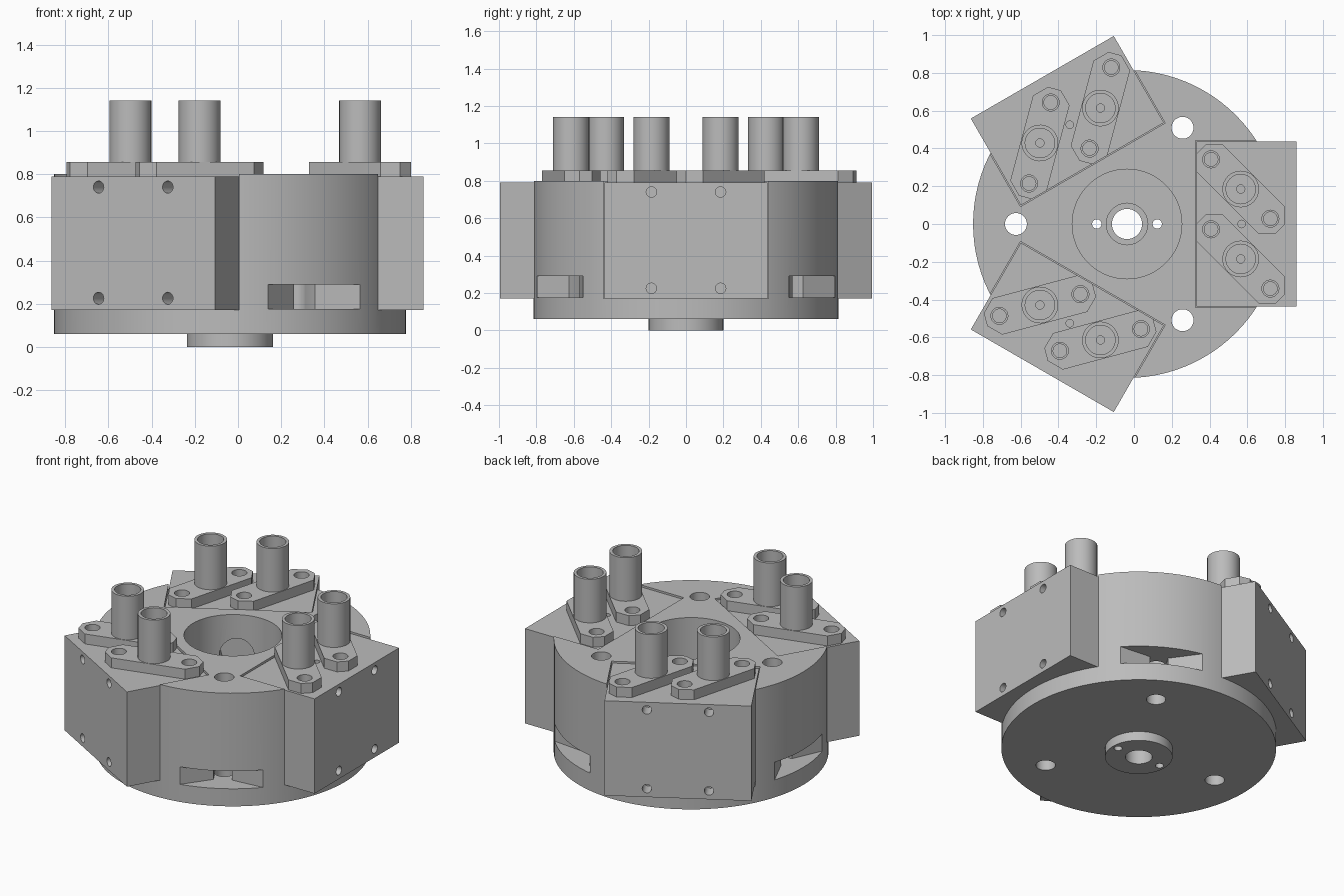
import bpy, bmesh
from math import cos, sin, pi, radians
from mathutils import Matrix

cube = bpy.data.objects.get("Cube")
if cube:
    bpy.data.objects.remove(cube, do_unlink=True)

steel = bpy.data.materials.new("steel_grey")
steel.use_nodes = True
GREY = (0.5, 0.5, 0.5, 1)
steel.diffuse_color = GREY
steel.node_tree.nodes["Principled BSDF"].inputs["Base Color"].default_value = GREY

AXIS = Matrix.Translation((-0.037, 0, 0))
R_BODY, BODY_TOP, BLOCK_TOP, PLATE_TOP = 0.815, 0.80, 0.79, 0.855


def turned(deg):
    return AXIS @ Matrix.Rotation(radians(deg), 4, "Z")


def circle(r, x=0, y=0, n=32):
    return [(x + r * cos(2 * pi * i / n), y + r * sin(2 * pi * i / n)) for i in range(n)]


def rect(x0, x1, half):
    return [(x0, -half), (x1, -half), (x1, half), (x0, half)]


def prism(name, outline, z0, z1, matrix=AXIS):
    """Extrude a counter-clockwise outline from z0 to z1."""
    bm = bmesh.new()
    face = bm.faces.new([bm.verts.new((x, y, z0)) for x, y in outline])
    top = bmesh.ops.extrude_face_region(bm, geom=[face])["geom"]
    for v in top:
        if isinstance(v, bmesh.types.BMVert):
            v.co.z = z1
    bmesh.ops.recalc_face_normals(bm, faces=bm.faces)
    bm.transform(matrix)
    mesh = bpy.data.meshes.new(name)
    bm.to_mesh(mesh)
    bm.free()
    mesh.materials.append(steel)
    obj = bpy.data.objects.new(name, mesh)
    bpy.context.collection.objects.link(obj)
    return obj


def activate(obj):
    bpy.ops.object.select_all(action="DESELECT")
    obj.select_set(True)
    bpy.context.view_layer.objects.active = obj


def combine(obj, other, operation="DIFFERENCE"):
    activate(obj)
    mod = obj.modifiers.new("cut", "BOOLEAN")
    mod.operation, mod.object, mod.solver = operation, other, "EXACT"
    bpy.ops.object.modifier_apply(modifier=mod.name)
    bpy.data.objects.remove(other, do_unlink=True)


def cut(obj, outline, z0, z1, matrix=AXIS):
    combine(obj, prism("cutter", outline, z0, z1, matrix))


def finish(obj):
    activate(obj)
    bpy.ops.object.shade_smooth_by_angle(angle=radians(30))


# Round body with hub, central bore and locating pin holes
body = prism("round_body", circle(R_BODY, n=96), 0.06, BODY_TOP)
combine(body, prism("hub", circle(0.2, n=48), 0, 0.12), "UNION")
cut(body, circle(0.29, n=64), 0.2, 0.9)
cut(body, circle(0.11), 0.1, 0.5)
cut(body, circle(0.08), -0.1, 0.5)
for x in (-0.16, 0.16):
    cut(body, circle(0.025, x, n=16), -0.1, 0.5)

for k in range(3):
    # Block pocket and the radial port between bore and pocket
    m = turned(120 * k)
    cut(body, rect(0.362, 1.1, 0.442), 0.17, 1, m)
    port = m @ Matrix.Translation((0, 0, 0.54)) @ Matrix.Rotation(pi / 2, 4, "Y")
    cut(body, circle(0.105), 0.2, 0.45, port)
    # Mounting hole and the flared side window leading to it
    m = turned(60 + 120 * k)
    cut(body, circle(0.058, 0.588), -0.1, 1, m)
    window = [(0.588, -0.055), (0.69, -0.055), (0.86, -0.43),
              (0.86, 0.43), (0.69, 0.055), (0.588, 0.055)]
    cut(body, window, 0.175, 0.29, m)
finish(body)

# Clamp plate outline: long bar with chamfered ends
half_plate = [(0.233, -0.1), (0.298, -0.035), (0.298, 0.035), (0.233, 0.1)]
plate_outline = half_plate + [(-x, -y) for x, y in half_plate]

for k in range(3):
    m = turned(120 * k)
    # Jaw block with four side holes and one top hole
    block = prism(f"jaw_block_{k + 1}", rect(0.367, 0.897, 0.437), 0.17, BLOCK_TOP, m)
    for y in (-0.185, 0.185):
        for z in (0.225, 0.74):
            side = m @ Matrix.Translation((0, y, z)) @ Matrix.Rotation(pi / 2, 4, "Y")
            cut(block, circle(0.028, n=20), 0.8, 1, side)
    cut(block, circle(0.02, 0.607, n=16), 0.7, 1, m)

    for side, y in (("right", -0.185), ("left", 0.185)):
        local = m @ Matrix.Translation((0.602, y, 0)) @ Matrix.Rotation(-pi / 4, 4, "Z")
        # Clamp plate with two screw holes
        plate = prism(f"clamp_plate_{side}_{k + 1}", plate_outline, BLOCK_TOP, PLATE_TOP, local)
        for x in (-0.222, 0.222):
            cut(plate, circle(0.045, x, n=24), 0.7, 1, local)
            cut(block, circle(0.036, x, n=24), 0.72, 1, local)
        finish(plate)
        # Hollow post with a small hole in its floor
        post = prism(f"post_{side}_{k + 1}", circle(0.097), PLATE_TOP - 0.01, 1.14, local)
        cut(post, circle(0.078), 0.9, 1.3, local)
        cut(post, circle(0.022, n=16), 0.86, 1.3, local)
        finish(post)
    finish(block)
